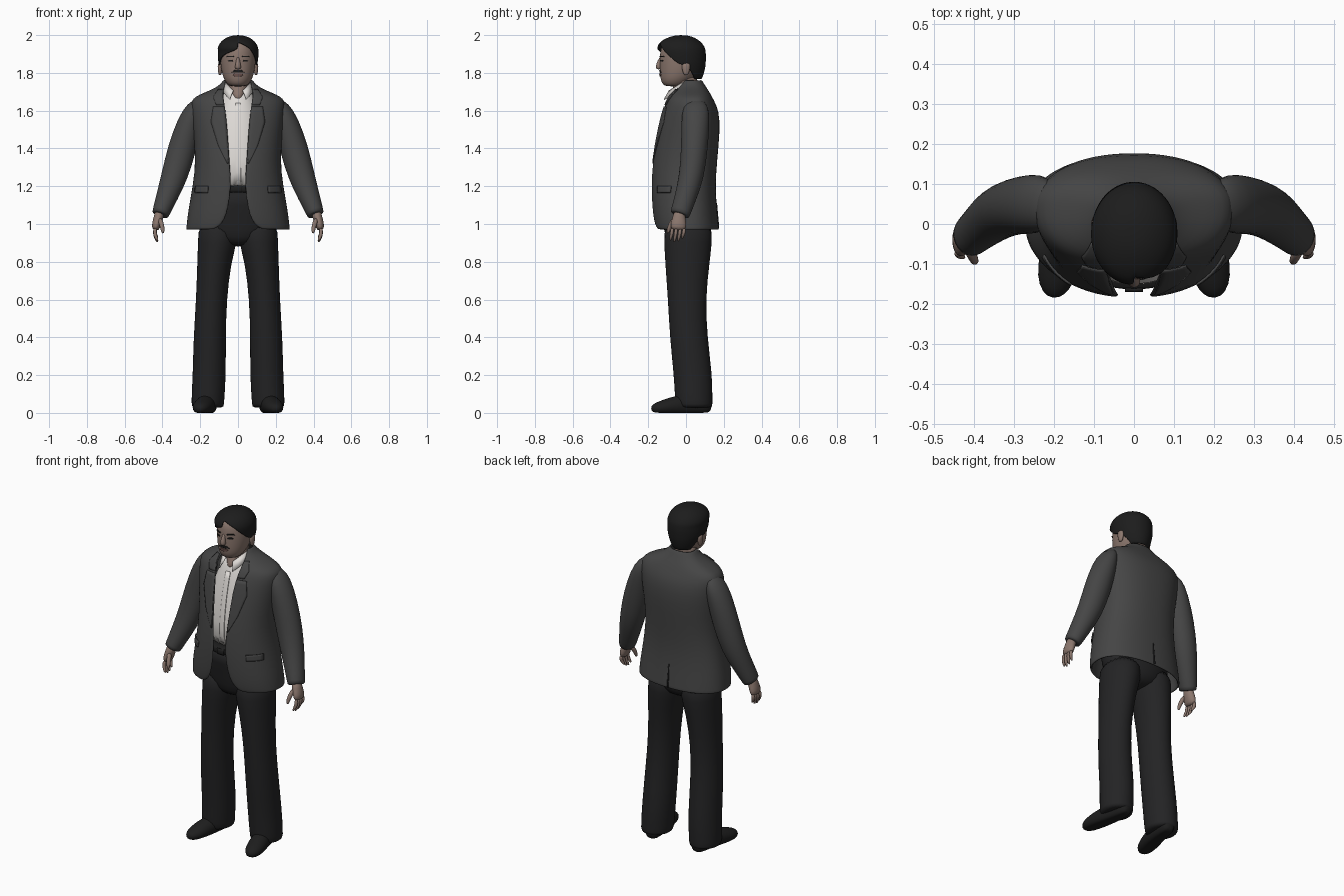
import bpy, bmesh, math
from mathutils import Vector
from mathutils.bvhtree import BVHTree

if "Cube" in bpy.data.objects:
    bpy.data.objects.remove(bpy.data.objects["Cube"], do_unlink=True)


def material(name, r, g, b):
    m = bpy.data.materials.new(name)
    m.use_nodes = True
    m.diffuse_color = (r, g, b, 1)
    node = m.node_tree.nodes["Principled BSDF"]
    node.inputs["Base Color"].default_value = (r, g, b, 1)
    node.inputs["Roughness"].default_value = 0.8
    return m


JACKET = material("charcoal cloth", .06, .06, .06)
TROUSER = material("black cloth", .017, .017, .018)
SHIRT = material("white cotton", .75, .72, .69)
SKIN = material("skin", .26, .185, .155)
HAIR = material("dark hair", .012, .012, .012)
LEATHER = material("black leather", .013, .013, .013)
LIPS = material("lips", .15, .085, .075)


def ring(z, w, f, b, cy=None, cx=0, p=1, gap=None, n=28):
    """Horizontal oval from front f to back b, with an optional opening at the front."""
    cy = (f + b) / 2 if cy is None else cy
    a0, a1 = gap or (0, 0)
    steps = n + 1 if gap else n
    points = []
    for i in range(steps):
        a = a0 + (2 * math.pi - a0 - a1) * i / n
        s, c = math.sin(a), math.cos(a)
        x = math.copysign(abs(s) ** p, s) * w
        y = math.copysign(abs(c) ** p, c) * ((cy - f) if c > 0 else (b - cy))
        points.append(Vector((cx + x, cy - y, z)))
    return points


def loft(name, rows, mat, closed=True, caps=True, thick=0, subdiv=1, floor=False):
    bm = bmesh.new()
    grid = [[bm.verts.new(p) for p in row] for row in rows]
    n = len(rows[0])
    for lower, upper in zip(grid, grid[1:]):
        for i in range(n if closed else n - 1):
            j = (i + 1) % n
            bm.faces.new((lower[i], lower[j], upper[j], upper[i]))
    if closed and caps:
        bm.faces.new(grid[0])
        bm.faces.new(grid[-1])
    if floor:
        for v in bm.verts:
            v.co.z = max(v.co.z, 0)
    bmesh.ops.remove_doubles(bm, verts=bm.verts, dist=0.0004)
    bmesh.ops.recalc_face_normals(bm, faces=bm.faces)
    for face in bm.faces:
        face.smooth = True
    mesh = bpy.data.meshes.new(name)
    bm.to_mesh(mesh)
    bm.free()
    mesh.materials.append(mat)
    obj = bpy.data.objects.new(name, mesh)
    bpy.context.scene.collection.objects.link(obj)
    if thick:
        mod = obj.modifiers.new("thickness", "SOLIDIFY")
        mod.thickness, mod.offset = thick, -1
    if subdiv:
        mod = obj.modifiers.new("smooth", "SUBSURF")
        mod.levels = mod.render_levels = subdiv
    return obj


def tube(name, path, mat, side=1, ref=(0, 1, 0), n=16, **options):
    """Path of (x, y, z, radius across, radius along ref); side -1 mirrors it."""
    centres = [Vector(p[:3]) for p in path]
    rows = []
    for i, (c, p) in enumerate(zip(centres, path)):
        t = centres[min(i + 1, len(path) - 1)] - centres[max(i - 1, 0)]
        u = t.cross(Vector(ref)).normalized()
        v = t.cross(u).normalized()
        row = []
        for k in range(n):
            a = 2 * math.pi * k / n
            q = c + u * math.cos(a) * p[3] + v * math.sin(a) * p[4]
            row.append(Vector((q.x * side, q.y, q.z)))
        rows.append(row)
    return loft(name, rows, mat, **options)


def surface(obj):
    bpy.context.view_layer.update()
    return BVHTree.FromObject(obj, bpy.context.evaluated_depsgraph_get())


def plate(name, target, edges, mat, side=1, facing=-1, lift=.002, cols=6, fine=4):
    """Thin plate laid on a surface; edges are (z, x start, x end)."""
    rows = []
    for e0, e1 in zip(edges, edges[1:]):
        for s in range(fine + (e1 is edges[-1])):
            z, xa, xb = (a + (b - a) * s / fine for a, b in zip(e0, e1))
            row = []
            for k in range(cols + 1):
                start = Vector(((xa + (xb - xa) * k / cols) * side, facing, z))
                hit, normal, _, _ = target.ray_cast(start, Vector((0, -facing, 0)))
                if hit is None:
                    hit, normal, _, _ = target.find_nearest(Vector((start.x, facing * .16, z)))
                if normal.y * facing < 0:
                    normal = -normal
                row.append(hit + normal * lift)
            rows.append(row)
    obj = loft(name, rows, mat, closed=False, subdiv=0)
    mod = obj.modifiers.new("thickness", "SOLIDIFY")
    mod.thickness, mod.offset = .006, 0
    return obj


# Jacket body: z, half opening, half width, front, middle, back
coat = [(.97, .135, .275, -.165, .01, .175), (.985, .10, .273, -.17, .01, .173),
        (1.02, .072, .27, -.176, .01, .17), (1.08, .052, .262, -.182, .01, .164),
        (1.2, .034, .24, -.187, .015, .155), (1.34, .046, .222, -.18, .02, .165),
        (1.5, .055, .24, -.152, .03, .181), (1.6, .066, .25, -.128, .04, .174),
        (1.65, .074, .25, -.11, .045, .15), (1.675, .077, .225, -.097, .045, .137),
        (1.695, .078, .18, -.085, .045, .126), (1.72, .078, .12, -.065, .04, .11),
        (1.745, .072, .088, -.045, .03, .094), (1.765, .066, .077, -.03, .025, .082)]
P = .88
rows = []
for z, g, w, f, cy, b in coat:
    a = math.asin((g / w) ** (1 / P))
    rows.append(ring(z, w, f, b, cy, p=P, gap=(a, a), n=48))
jacket = loft("jacket_body", rows, JACKET, closed=False, thick=.012)
cloth = surface(jacket)
lapel = [(1.32, .05, .056), (1.42, .056, .105), (1.54, .064, .142), (1.62, .072, .13)]
collar = [(1.63, .074, .115), (1.67, .081, .13), (1.71, .083, .105)]
flap = [(1.165, .158, .225), (1.2, .155, .222)]
for side, label in ((1, "left"), (-1, "right")):
    plate(label + "_lapel", cloth, lapel, JACKET, side)
    plate(label + "_jacket_collar", cloth, collar, JACKET, side)
    plate(label + "_pocket_flap", cloth, flap, JACKET, side, lift=.004)
plate("back_vent", cloth, [(.975, -.005, .005), (1.11, -.002, .002)], TROUSER,
      facing=1, lift=.0, cols=2)

# Shirt, placket and belt
shirt = loft("shirt", [ring(*r) for r in (
    (1.17, .19, -.158, .12), (1.35, .17, -.154, .12), (1.5, .15, -.13, .12),
    (1.6, .12, -.105, .1), (1.67, .085, -.083, .08), (1.71, .07, -.062, .07))], SHIRT)
plate("shirt_placket", surface(shirt), [(1.2, -.014, .014), (1.64, -.014, .014)], SHIRT, fine=12)
belt = loft("belt", [ring(z, .204, -.165, .14) for z in (1.165, 1.17, 1.2, 1.205)], LEATHER)
plate("belt_buckle", surface(belt), [(1.17, -.022, .022), (1.2, -.022, .022)], LEATHER, lift=.004)

# Trousers: seat, then each leg
loft("trouser_seat", [ring(*r) for r in (
    (.88, .07, -.08, .09), (.93, .18, -.11, .13), (1.0, .212, -.122, .14),
    (1.1, .212, -.14, .135), (1.19, .2, -.16, .135))], TROUSER)
# z, front, back, centre x, half width
leg = [(.025, -.045, .14, .16, .083), (.04, -.055, .14, .16, .086), (.1, -.06, .14, .158, .088),
       (.2, -.065, .139, .152, .088), (.4, -.086, .114, .15, .086), (.6, -.096, .103, .141, .081),
       (.8, -.111, .126, .126, .09), (.9, -.116, .138, .108, .104), (1.02, -.118, .142, .105, .107)]

# Sleeves, hands, shoes: x, y, z, two radii
sleeve = [(.2, .05, 1.66, .015, .035), (.228, .052, 1.62, .046, .07), (.256, .05, 1.54, .066, .076),
          (.296, .045, 1.4, .077, .071), (.337, .03, 1.25, .071, .067), (.378, -.003, 1.14, .057, .058),
          (.41, -.031, 1.055, .046, .053), (.413, -.034, 1.047, .045, .052)]
palm = [(.413, -.034, 1.07, .026, .03), (.42, -.037, 1.035, .026, .034),
        (.432, -.04, 1.0, .025, .043), (.438, -.042, .965, .018, .041)]
thumb = [(.415, -.06, 1.03, .014, .015), (.403, -.083, .995, .013, .013),
         (.398, -.094, .965, .011, .01), (.398, -.097, .95, .005, .005)]
shoe = [(.146, .136, .035, .022, .03), (.15, .115, .04, .042, .05), (.158, .04, .045, .048, .06),
        (.176, -.05, .04, .054, .053), (.192, -.115, .03, .052, .04),
        (.2, -.16, .024, .04, .03), (.203, -.185, .02, .014, .014)]
for side, label in ((1, "left"), (-1, "right")):
    loft(label + "_trouser_leg",
         [ring(z, w, f, b, cx=cx * side) for z, f, b, cx, w in leg], TROUSER)
    tube(label + "_sleeve", sleeve, JACKET, side, n=20)
    tube(label + "_palm", palm, SKIN, side)
    tube(label + "_thumb", thumb, SKIN, side, n=10)
    for k in range(4):
        y, drop = -.072 + k * .021, (.008, 0, .004, .018)[k]
        tube(f"{label}_finger_{k + 1}",
             [(.438, y, .98, .011, .011), (.441, y - .003, .95, .011, .01),
              (.434, y - .008, .922 + drop, .01, .009),
              (.424, y - .012, .903 + drop, .005, .005)], SKIN, side, n=8)
    tube(label + "_shoe", shoe, LEATHER, side, ref=(0, 0, 1), n=20, floor=True)
    # Open shirt collar wing
    wing = [[(.07, .0, 1.755), (.024, -.088, 1.705)], [(.084, -.02, 1.705), (.042, -.115, 1.657)]]
    loft(label + "_shirt_collar", [[Vector((x * side, y, z)) for x, y, z in r] for r in wing],
         SHIRT, closed=False, thick=.005, subdiv=0)

# Neck and head
loft("neck", [ring(*r) for r in (
    (1.65, .022, -.096, .02), (1.69, .045, -.08, .05), (1.73, .066, -.066, .062),
    (1.79, .062, -.06, .065))], SKIN)
head = loft("head", [ring(*r) for r in (
    (1.728, .038, -.105, -.015), (1.738, .054, -.122, .0), (1.76, .071, -.134, .03),
    (1.79, .083, -.138, .06), (1.83, .091, -.139, .078), (1.87, .095, -.139, .088),
    (1.91, .095, -.138, .092), (1.95, .086, -.128, .08), (1.98, .045, -.08, .03))], SKIN)
tube("nose", [(0, -.128, 1.885, .008, .01), (0, -.138, 1.86, .011, .014),
              (0, -.144, 1.832, .018, .019), (0, -.141, 1.818, .014, .014)], SKIN, n=12)
face = surface(head)
plate("lips", face, [(1.782, -.016, .016), (1.79, -.027, .027), (1.797, -.016, .016)], LIPS)
plate("moustache", face, [(1.802, -.034, .034), (1.815, -.018, .018)], HAIR, lift=.001)
for side, label in ((1, "left"), (-1, "right")):
    plate(label + "_eye", face, [(1.859, .03, .046), (1.863, .024, .052), (1.868, .03, .046)],
          HAIR, side, lift=0)
    plate(label + "_eyebrow", face, [(1.883, .02, .058), (1.889, .022, .054)], HAIR, side)
    loft(label + "_ear", [ring(z, w, -.005 - d, .005 + d, cx=.095 * side, n=12) for z, w, d in (
        (1.787, .006, .004), (1.8, .011, .012), (1.835, .014, .02), (1.855, .01, .014))], SKIN)

# Side-parted hair: z, opening angle left and right, half width, front, back
crop = [(1.765, 128, 128, .074, -.1, .084), (1.80, 118, 118, .092, -.12, .096),
        (1.835, 102, 102, .102, -.135, .103), (1.848, 78, 78, .105, -.14, .104),
        (1.88, 62, 60, .108, -.148, .106), (1.902, 50, 38, .109, -.152, .106),
        (1.92, 42, 5, .109, -.154, .104), (1.935, 34, 0, .107, -.153, .1),
        (1.952, 18, 0, .1, -.147, .09), (1.967, 0, 0, .089, -.134, .076),
        (1.985, 0, 0, .066, -.103, .05), (1.997, 0, 0, .036, -.066, .018),
        (2.0, 0, 0, .0001, -.0281, -.0279)]
loft("hair", [ring(z, w, f, b, cy=min(-.02, (f + b) / 2),
                   gap=(math.radians(l), math.radians(r)), n=40)
              for z, l, r, w, f, b in crop], HAIR, closed=False, thick=.01)
